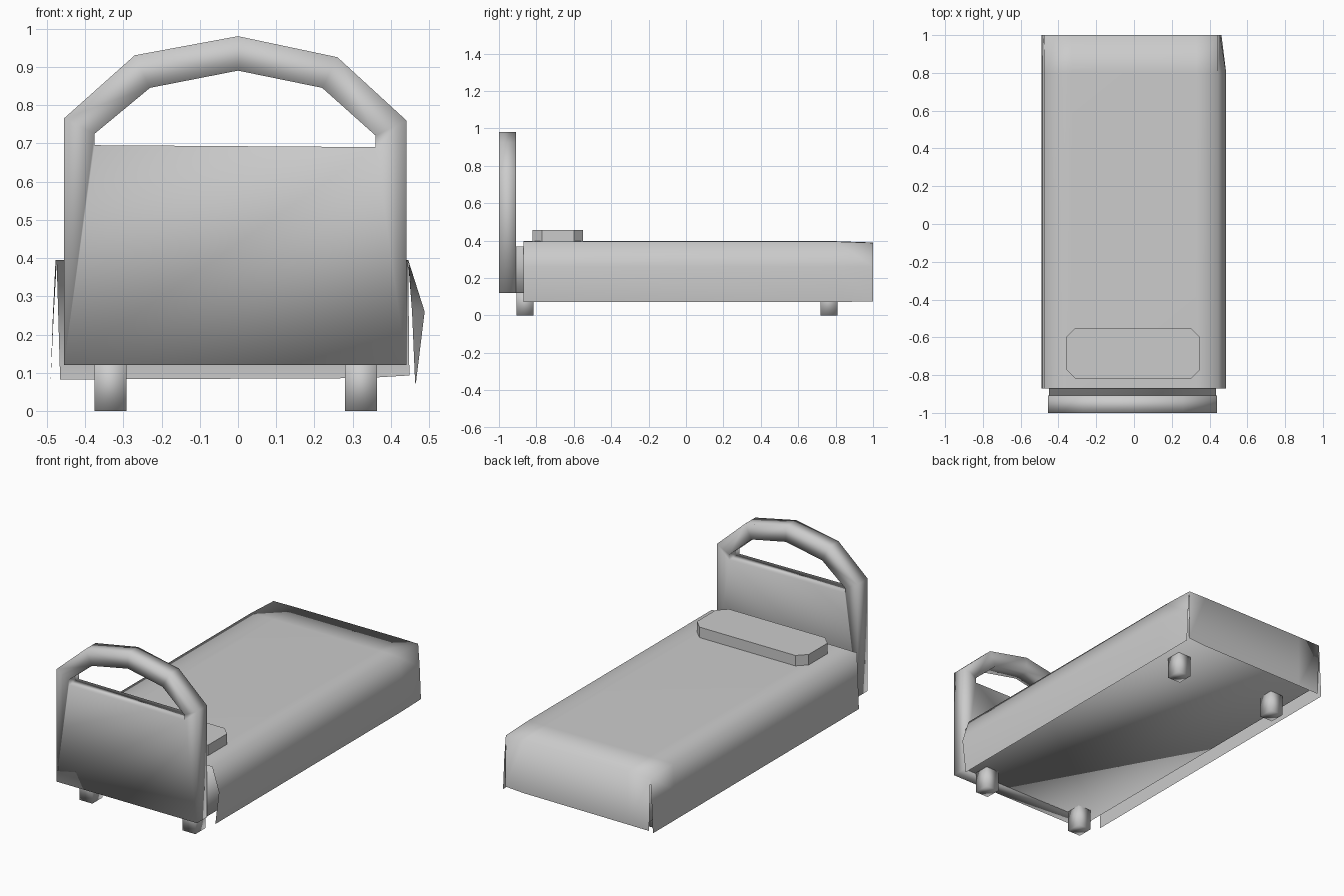
import bpy
import bmesh

cube = bpy.data.objects.get("Cube")
if cube:
    bpy.data.objects.remove(cube, do_unlink=True)

# One plain grey for the whole bed
GREY = (0.6, 0.6, 0.6, 1)
grey = bpy.data.materials.new("plain_grey")
grey.use_nodes = True
grey.diffuse_color = GREY
grey.node_tree.nodes["Principled BSDF"].inputs["Base Color"].default_value = GREY


def finish(name, bm, smooth=True):
    """Weld, orient and store a bmesh as a coloured object."""
    bmesh.ops.remove_doubles(bm, verts=bm.verts, dist=0.0005)
    bmesh.ops.recalc_face_normals(bm, faces=bm.faces)
    for face in bm.faces:
        face.smooth = smooth
    mesh = bpy.data.meshes.new(name)
    bm.to_mesh(mesh)
    bm.free()
    mesh.materials.append(grey)
    obj = bpy.data.objects.new(name, mesh)
    bpy.context.collection.objects.link(obj)
    return obj


def add_face(bm, points):
    return bm.faces.new([bm.verts.new(p) for p in points])


def extrude(bm, offset):
    """Turn the flat faces into a solid of the given thickness."""
    bmesh.ops.remove_doubles(bm, verts=bm.verts, dist=0.0005)
    result = bmesh.ops.extrude_face_region(bm, geom=bm.faces[:], use_keep_orig=True)
    moved = [g for g in result["geom"] if isinstance(g, bmesh.types.BMVert)]
    bmesh.ops.translate(bm, verts=moved, vec=offset)


def box(name, x0, x1, y0, y1, z0, z1):
    bm = bmesh.new()
    add_face(bm, [(x0, y0, z0), (x1, y0, z0), (x1, y1, z0), (x0, y1, z0)])
    extrude(bm, (0, 0, z1 - z0))
    return finish(name, bm)


# Headboard: posts, faceted arch and panel as one softly shaded solid
outer = [(-.455, .12), (-.455, .765), (-.27, .93), (0, .98), (.26, .925), (.44, .76), (.44, .12)]
inner = [(-.375, .695), (-.375, .725), (-.23, .845), (0, .89), (.22, .845), (.36, .72), (.36, .69)]
bm = bmesh.new()
for i in range(len(outer) - 1):
    quad = [outer[i], outer[i + 1], inner[i + 1], inner[i]]
    add_face(bm, [(x, -1, z) for x, z in quad])
panel = [outer[0], inner[0], inner[-1], outer[-1]]
add_face(bm, [(x, -1, z) for x, z in panel])
extrude(bm, (0, .092, 0))
finish("headboard", bm)

# Mattress base
box("mattress_base", -.45, .435, -.91, .98, .12, .37)

# Legs
for side, x in (("right", -.375), ("left", .28)):
    for end, y in (("head", -.905), ("foot", .72)):
        box(f"{end}_{side}_leg", x, x + .083, y, y + .09, 0, .14)

# Blanket: cross-sections lofted from head to foot, draped on both sides
bulged = [(-.49, .075), (-.484, .25), (-.477, .395), (-.33, .397), (.33, .397),
          (.445, .395), (.488, .26), (.465, .072)]
narrow = [(-.49, .075), (-.482, .25), (-.474, .388), (-.33, .39), (.33, .39),
          (.445, .388), (.455, .26), (.463, .075)]
sections = [(-.87, bulged), (.8, bulged), (1, narrow)]
bm = bmesh.new()
for (y0, a), (y1, b) in zip(sections, sections[1:]):
    for i in range(len(a) - 1):
        add_face(bm, [(a[i][0], y0, a[i][1]), (a[i + 1][0], y0, a[i + 1][1]),
                      (b[i + 1][0], y1, b[i + 1][1]), (b[i][0], y1, b[i][1])])
# Foot flap, left open at the lower corners
top = narrow[2:6]
hem = [(-.465, .082), (-.33, .083), (.33, .086), (.448, .093)]
for i in range(len(top) - 1):
    add_face(bm, [(x, 1, z) for x, z in (top[i], top[i + 1], hem[i + 1], hem[i])])
finish("blanket", bm)

# Pillow: flat block with cut corners
x0, x1, y0, y1, c = -.36, .35, -.82, -.55, .05
outline = [(x0 + c, y0), (x1 - c, y0), (x1, y0 + c), (x1, y1 - c),
           (x1 - c, y1), (x0 + c, y1), (x0, y1 - c), (x0, y0 + c)]
bm = bmesh.new()
add_face(bm, [(x, y, .39) for x, y in outline])
extrude(bm, (0, 0, .067))
finish("pillow", bm, smooth=False)
